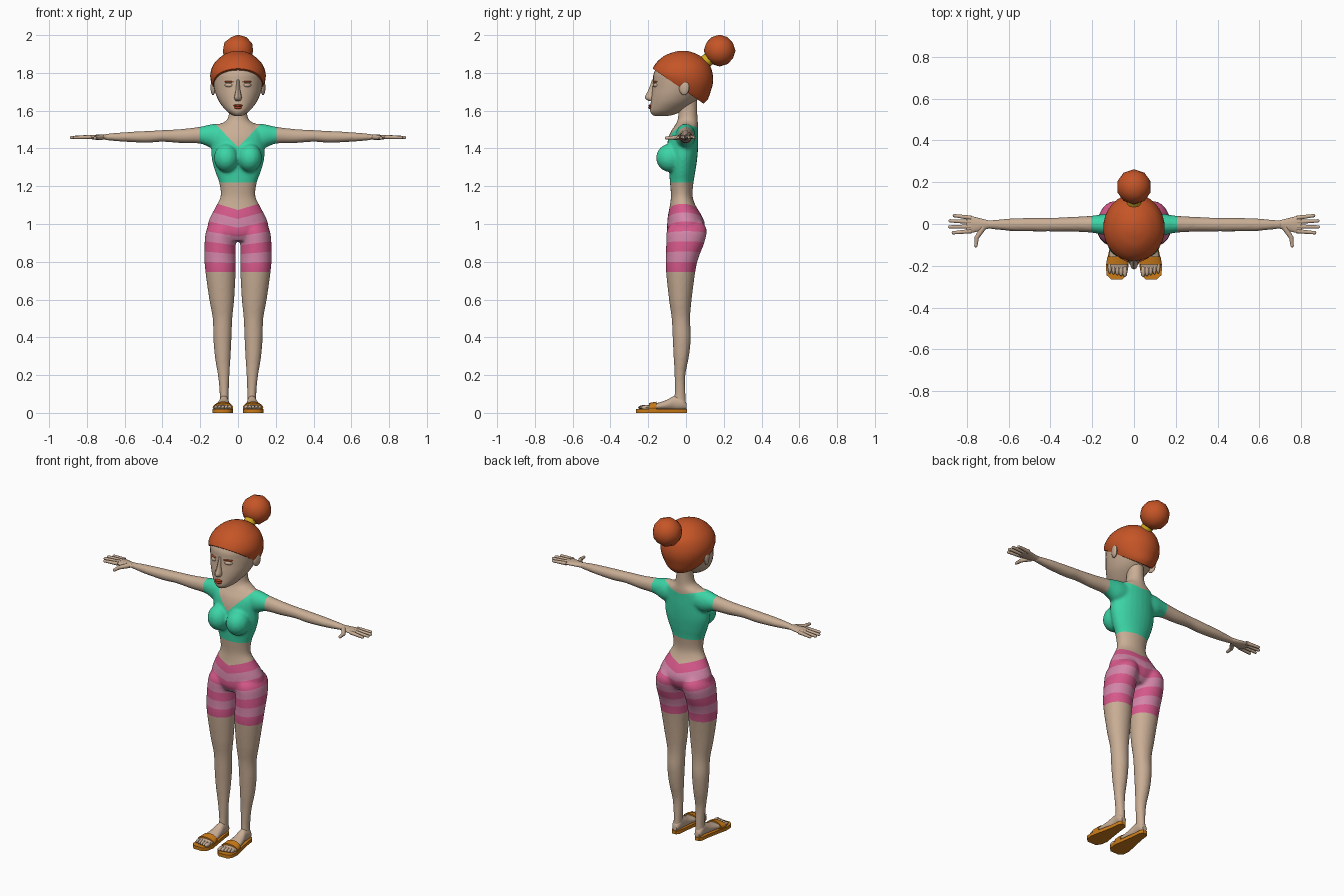
import bpy, bmesh
from math import pi, cos, sin, radians
from mathutils import Vector, Matrix

cube = bpy.data.objects.get("Cube")
if cube:
    bpy.data.objects.remove(cube)


def material(name, *rgb):
    mat = bpy.data.materials.new(name)
    mat.use_nodes = True
    mat.diffuse_color = (*rgb, 1)
    mat.node_tree.nodes["Principled BSDF"].inputs["Base Color"].default_value = (*rgb, 1)
    return mat


skin = material("skin", .58, .42, .30)
auburn = material("auburn hair", .56, .09, .02)
green = material("green shirt", .045, .66, .38)
pink = material("deep pink", .68, .10, .26)
pale_pink = material("pale pink", .66, .24, .40)
leather = material("orange leather", .60, .20, .01)
gold = material("gold band", .65, .40, .015)
lip_red = material("lip red", .45, .05, .012)


def finish(name, bm, mats, mirror=False):
    """Turn a bmesh into a smooth shaded object."""
    bmesh.ops.recalc_face_normals(bm, faces=bm.faces[:])
    mesh = bpy.data.meshes.new(name)
    bm.to_mesh(mesh)
    bm.free()
    for mat in mats:
        mesh.materials.append(mat)
    mesh.shade_smooth()
    mesh.set_sharp_from_angle(angle=radians(45))
    obj = bpy.data.objects.new(name, mesh)
    bpy.context.scene.collection.objects.link(obj)
    if mirror:
        obj.modifiers.new("Mirror", "MIRROR")
    return obj


def spline(rows, steps=5):
    """Smoothly interpolate the rows of a loft."""
    rows = [Vector(r) for r in rows]
    for i in range(len(rows) - 1):
        a, b, c = rows[max(i - 1, 0)], rows[i], rows[i + 1]
        d = rows[min(i + 2, len(rows) - 1)]
        for k in range(steps):
            t = k / steps
            yield (b * 2 + (c - a) * t + (a * 2 - b * 5 + c * 4 - d) * t ** 2
                   + (b * 3 - a - c * 3 + d) * t ** 3) / 2
    yield rows[-1]


def loft(bm, axis, rows, side=1, seg=24):
    """Elliptical rings along an axis; each row is position, min/max, min/max."""
    i, j, k = {"x": (0, 1, 2), "y": (1, 0, 2), "z": (2, 0, 1)}[axis]
    rings = []
    for p, a0, a1, b0, b1 in spline(rows):
        ring = []
        for s in range(seg):
            t = 2 * pi * s / seg
            co = Vector((0, 0, 0))
            co[i] = p
            co[j] = (a0 + a1) / 2 + (a1 - a0) / 2 * cos(t)
            co[k] = (b0 + b1) / 2 + (b1 - b0) / 2 * sin(t)
            co.x *= side
            ring.append(bm.verts.new(co))
        rings.append(ring)
    for lo, hi in zip(rings, rings[1:]):
        for s in range(seg):
            n = (s + 1) % seg
            bm.faces.new((lo[s], lo[n], hi[n], hi[s]))
    bm.faces.new(rings[0])
    bm.faces.new(rings[-1])


def centred(rows):
    return [(z, -w, w, front, back) for z, w, front, back in rows]


def blob(bm, centre, radii, turn=0):
    m = Matrix.Translation(centre) @ Matrix.Rotation(radians(turn), 4, "Z")
    bmesh.ops.create_uvsphere(bm, u_segments=16, v_segments=10, radius=1,
                              matrix=m @ Matrix.Diagonal((*radii, 1)))


def limb(bm, a, b, r0, r1):
    a, b = Vector(a), Vector(b)
    d = b - a
    m = Matrix.Translation((a + b) / 2) @ d.to_track_quat("Z", "Y").to_matrix().to_4x4()
    bmesh.ops.create_cone(bm, cap_ends=True, segments=10, radius1=r0, radius2=r1,
                          depth=d.length, matrix=m)
    blob(bm, b, (r1, r1, r1))


def cut(bm, co, no, **kw):
    geom = bm.verts[:] + bm.edges[:] + bm.faces[:]
    return bmesh.ops.bisect_plane(bm, geom=geom, dist=1e-5, plane_co=co, plane_no=no, **kw)


# Body volumes: torso, arms, legs and bust, fused into one skin
bm = bmesh.new()
loft(bm, "z", centred([
    (.91, .09, -.08, .06), (.95, .15, -.10, .09), (1, .16, -.10, .10),
    (1.05, .14, -.095, .08), (1.1, .114, -.085, .05), (1.15, .092, -.08, .035),
    (1.22, .10, -.085, .04), (1.28, .122, -.09, .05), (1.35, .14, -.095, .06),
    (1.42, .14, -.10, .065), (1.48, .14, -.085, .065), (1.52, .11, -.06, .065),
    (1.55, .06, -.045, .062), (1.6, .047, -.04, .06), (1.66, .047, -.04, .06)]))
for side in (1, -1):
    loft(bm, "x", [
        (.06, -.05, .05, 1.41, 1.53), (.13, -.055, .05, 1.40, 1.53),
        (.2, -.042, .04, 1.425, 1.515), (.3, -.037, .034, 1.428, 1.503),
        (.4, -.036, .03, 1.435, 1.497), (.48, -.036, .03, 1.43, 1.493),
        (.6, -.033, .026, 1.435, 1.486), (.71, -.021, .016, 1.444, 1.477)], side)
    loft(bm, "z", [
        (1.02, .03, .13, -.06, .08), (.97, .01, .167, -.10, .11),
        (.9, .012, .177, -.105, .097), (.82, .012, .178, -.106, .066),
        (.75, .012, .173, -.106, .05), (.6, .02, .152, -.09, .03),
        (.5, .03, .134, -.076, .022), (.4, .034, .131, -.071, .026),
        (.3, .039, .123, -.066, .016), (.2, .045, .107, -.061, -.003),
        (.1, .049, .097, -.061, -.002), (.03, .05, .10, -.07, .002)], side)
    blob(bm, (side * .062, -.085, 1.35), (.066, .074, .075))
source = finish("body_source", bm, [])
remesh = source.modifiers.new("Fuse", "REMESH")
remesh.mode, remesh.voxel_size = "VOXEL", .008
soften = source.modifiers.new("Soften", "SMOOTH")
soften.factor, soften.iterations = .5, 6
fused = bpy.data.meshes.new_from_object(
    source.evaluated_get(bpy.context.evaluated_depsgraph_get()))
bpy.data.objects.remove(source)

# Clothing: cut the left half along each hem and stripe, colour it, then mirror
bm = bmesh.new()
bm.from_mesh(fused)
bpy.data.meshes.remove(fused)
cut(bm, (0, 0, 0), (1, 0, 0), clear_inner=True)
cut(bm, (0, 0, 0), (0, 1, 0))
stripes = [(.745 + .047 * i, .043 * i) for i in range(8)]
hem, sleeve, v_neck, back_neck = (1.22, 0), .205, (1.405, 1.04), (1.5, .2)
for base, slope in stripes + [hem, v_neck, back_neck]:
    cut(bm, (0, 0, base), (-slope, 0, 1))
cut(bm, (sleeve, 0, 0), (1, 0, 0))
for f in bm.faces:
    c = f.calc_center_median()
    base, slope = v_neck if c.y < 0 else back_neck
    band = sum(c.z > b + s * c.x for b, s in stripes)
    f.material_index = 0
    if 0 < band < len(stripes):
        f.material_index = 2 if band % 2 else 3
    elif c.x < sleeve and hem[0] < c.z < base + slope * c.x:
        f.material_index = 1
finish("body", bm, [skin, green, pink, pale_pink], mirror=True)

# Hands
bm = bmesh.new()
loft(bm, "x", [(.69, -.02, .016, 1.447, 1.474), (.74, -.034, .028, 1.447, 1.473),
               (.79, -.044, .04, 1.45, 1.47), (.805, -.036, .034, 1.454, 1.466)])
for root, end, tip in ((.03, .04, .86), (.01, .015, .88), (-.012, -.014, .882), (-.034, -.042, .865)):
    limb(bm, (.78, root, 1.461), (tip, end, 1.458), .011, .008)
limb(bm, (.72, -.015, 1.46), (.753, -.065, 1.457), .015, .011)
limb(bm, (.753, -.065, 1.457), (.757, -.104, 1.455), .011, .008)
finish("hand", bm, [skin], mirror=True)

# Feet with toes
bm = bmesh.new()
loft(bm, "y", [(.003, .06, .09, .02, .05), (-.02, .05, .10, .015, .085),
               (-.06, .048, .10, .015, .09), (-.10, .043, .11, .015, .07),
               (-.15, .036, .12, .015, .053), (-.2, .032, .128, .015, .042),
               (-.222, .038, .12, .018, .034)])
for i in range(5):
    blob(bm, (.044 + .018 * i, -.226 + .004 * i, .029), (.012 - .0008 * i, .028, .012))
finish("foot", bm, [skin], mirror=True)

# Sandals: flat sole and a strap across the foot
bm = bmesh.new()
outline = [(.005, .065, .09), (-.01, .052, .10), (-.06, .047, .106), (-.13, .037, .12),
           (-.2, .026, .135), (-.245, .034, .131), (-.265, .055, .11)]
points = [(x, y) for y, x, _ in outline] + [(x, y) for y, _, x in reversed(outline)]
sole = bm.faces.new([bm.verts.new((x, y, 0)) for x, y in points])
top = bmesh.ops.extrude_face_region(bm, geom=[sole])["geom"]
bmesh.ops.translate(bm, vec=(0, 0, .02), verts=[v for v in top if isinstance(v, bmesh.types.BMVert)])
loft(bm, "y", [(-.195, .025, .134, .004, .052), (-.155, .03, .127, .004, .06)])
finish("sandal", bm, [leather], mirror=True)

# Head with nose
bm = bmesh.new()
loft(bm, "z", centred([
    (1.572, .02, -.165, -.10), (1.58, .036, -.18, -.06), (1.6, .062, -.19, -.02),
    (1.64, .095, -.187, .04), (1.68, .115, -.183, .08), (1.72, .127, -.178, .11),
    (1.76, .133, -.175, .125), (1.8, .132, -.17, .12), (1.85, .11, -.14, .09),
    (1.89, .05, -.08, .03)]), seg=32)
loft(bm, "z", centred([(1.765, .008, -.179, -.15), (1.71, .012, -.199, -.15),
                       (1.67, .02, -.218, -.15), (1.652, .015, -.20, -.15)]), seg=12)
finish("head", bm, [skin])

# Ears and eyelids
bm = bmesh.new()
blob(bm, (.132, -.01, 1.722), (.012, .028, .04), -15)
blob(bm, (.048, -.158, 1.735), (.024, .014, .012), 25)
finish("ears_and_eyelids", bm, [skin], mirror=True)

# Eyebrows
bm = bmesh.new()
blob(bm, (.05, -.165, 1.753), (.028, .007, .004), 25)
finish("eyebrow", bm, [auburn], mirror=True)

# Lips
bm = bmesh.new()
blob(bm, (0, -.187, 1.627), (.024, .012, .007))
blob(bm, (0, -.187, 1.616), (.02, .013, .008))
finish("lips", bm, [lip_red])

# Hair cap, trimmed along a slanted hairline
bm = bmesh.new()
loft(bm, "z", centred([
    (1.635, .04, .02, .09), (1.66, .085, -.06, .115), (1.7, .12, -.12, .13),
    (1.75, .142, -.165, .143), (1.8, .146, -.182, .14), (1.85, .126, -.16, .12),
    (1.89, .085, -.115, .075), (1.91, .045, -.065, .03), (1.917, .01, -.03, 0)]), seg=32)
cut(bm, (0, -.165, 1.815), (0, .69, 1), clear_inner=True)
bmesh.ops.holes_fill(bm, edges=[e for e in bm.edges if e.is_boundary], sides=0)
finish("hair", bm, [auburn])

# Bun and its band
bm = bmesh.new()
bmesh.ops.create_icosphere(bm, subdivisions=2, radius=.084,
                           matrix=Matrix.Translation((0, .178, 1.918)))
finish("hair_bun", bm, [auburn])
bm = bmesh.new()
limb(bm, (0, .085, 1.845), (0, .135, 1.885), .036, .034)
finish("hair_band", bm, [gold])
